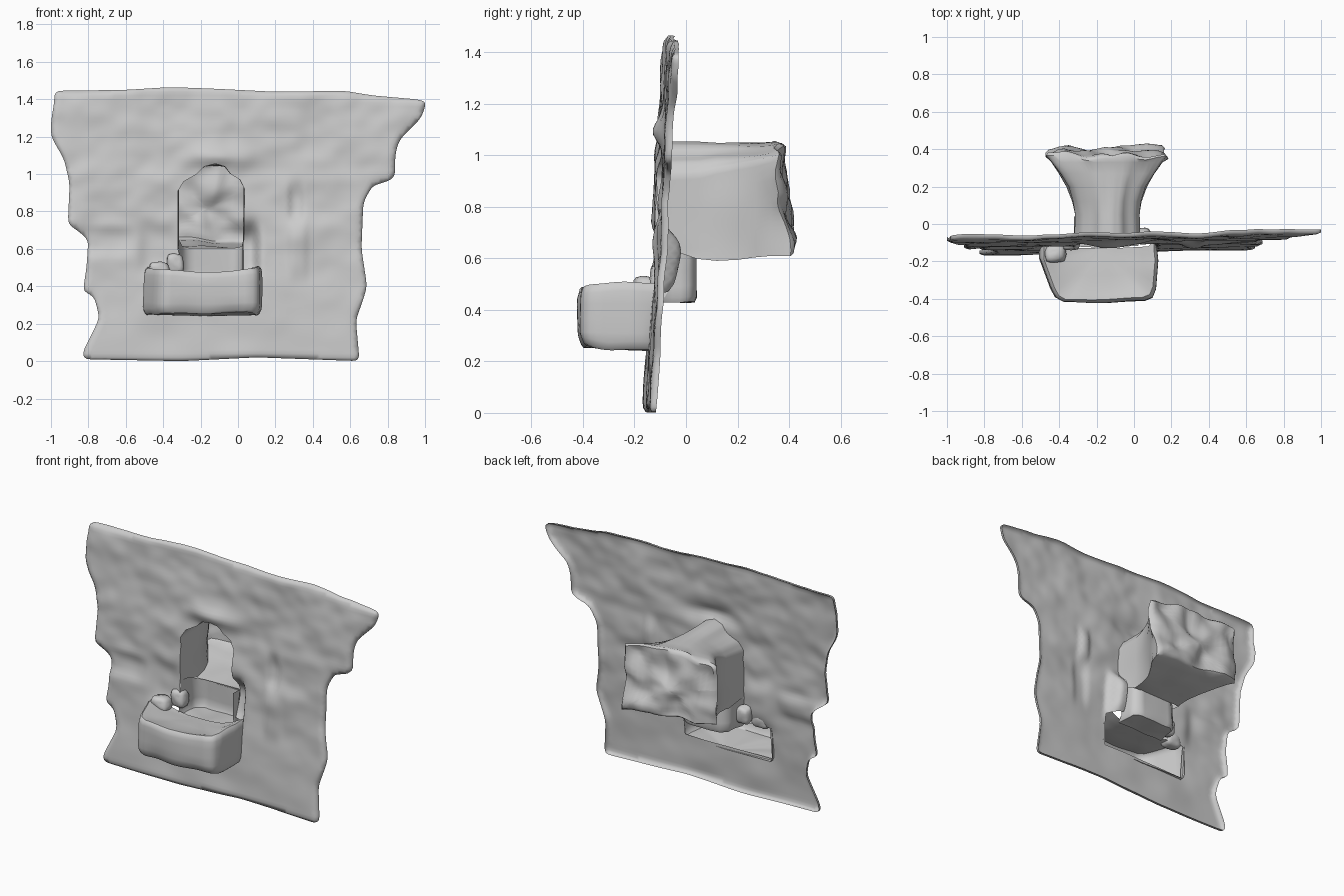
import bpy, bmesh, math
from math import exp
from mathutils import Vector, noise
from mathutils.geometry import delaunay_2d_cdt

if "Cube" in bpy.data.objects:
    bpy.data.objects.remove(bpy.data.objects["Cube"])


def n(x, y, z, f=5.0):
    return noise.noise(Vector((x * f, y * f, z * f)))


def bump(x, z, cx, cz, rx, rz, p=2):
    return exp(-abs((x - cx) / rx) ** p - abs((z - cz) / rz) ** p)


def wall_y(x, z):
    """Depth of the weathered wall sheet at a front-view position."""
    y = -0.154 + 0.058 * z + 0.022 * x
    y += 0.010 * n(x, 0.3, z * 1.5, 2.6) + 0.014 * n(x, 1.7, z * 1.5, 5) * min(1, 0.4 + z * .6)
    y += 0.006 * n(x, 2.9, z * 1.3, 10) * min(1, z)
    y -= 0.035 * bump(x, z, -0.14, 1.09, 0.16, 0.05)        # brow over the arch
    y += 0.09 * bump(x, z, 0.05, 0.58, 0.055, 0.14, 4)      # hollow beside the seat
    y += 0.03 * bump(x, z, -0.42, 0.6, 0.1, 0.13, 4)
    y -= 0.015 * bump(x, z, 0.32, 0.59, 0.05, 0.14, 4)      # worn upright stones
    y += 0.02 * bump(x, z, 0.31, 0.85, 0.035, 0.1, 4)
    y += 0.02 * bump(x, z, -0.72, 0.64, 0.15, 0.07, 4)
    return y


def resample(pts, step, closed=True):
    out = []
    count = len(pts) if closed else len(pts) - 1
    for i in range(count):
        a, b = Vector(pts[i]), Vector(pts[(i + 1) % len(pts)])
        k = max(1, round((b - a).length / step))
        out += [a.lerp(b, j / k) for j in range(k)]
    return out if closed else out + [Vector(pts[-1])]


def inside(p, poly):
    hit = False
    for i, a in enumerate(poly):
        b = poly[i - 1]
        if (a[1] > p[1]) != (b[1] > p[1]):
            if p[0] < (b[0] - a[0]) * (p[1] - a[1]) / (b[1] - a[1]) + a[0]:
                hit = not hit
    return hit


def make_object(name, bm, angle=50):
    me = bpy.data.meshes.new(name)
    bm.to_mesh(me)
    bm.free()
    ob = bpy.data.objects.new(name, me)
    bpy.context.collection.objects.link(ob)
    bpy.context.view_layer.objects.active = ob
    ob.select_set(True)
    bpy.ops.object.shade_smooth_by_angle(angle=math.radians(angle))
    ob.select_set(False)


def loft(name, rings, closed):
    bm = bmesh.new()
    rows = [[bm.verts.new(p) for p in r] for r in rings]
    m = len(rows[0])
    for a, b in zip(rows, rows[1:]):
        for i in range(m if closed else m - 1):
            j = (i + 1) % m
            bm.faces.new((a[i], a[j], b[j], b[i]))
    bmesh.ops.remove_doubles(bm, verts=bm.verts, dist=0.0005)
    make_object(name, bm)


# Wall outline and the opening for window and seat (front view x, z)
outline = [(-.83, .01), (-.3, .0), (.1, .02), (.65, .0), (.63, .22), (.67, .33),
           (.69, .4), (.66, .6), (.67, .85), (.72, .94), (.8, .96), (.84, .98), (.84, 1.1),
           (.86, 1.18), (.98, 1.3), (1.01, 1.39), (.95, 1.4), (.72, 1.42), (.57, 1.445),
           (.2, 1.44), (-.1, 1.455), (-.36, 1.465), (-.6, 1.45), (-.985, 1.445), (-.98, 1.4),
           (-1, 1.28), (-1, 1.2), (-.93, 1.08), (-.9, .95), (-.91, .73), (-.86, .7), (-.8, .65),
           (-.81, .5), (-.83, .37), (-.77, .35), (-.74, .23), (-.83, .05)]
arch = [(.03, .6), (.035, .92), (.01, .97), (-.04, 1.0), (-.07, 1.04), (-.12, 1.055),
        (-.18, 1.04), (-.22, 1.0), (-.29, .96), (-.32, .91), (-.32, .6)]
opening = [(-.49, .26), (.105, .26), (.115, .46), (.025, .48)] + arch + [(-.31, .48), (-.49, .46)]

# Wall sheet with a rounded, turned-back rim
out_pts, hole_pts = resample(outline, 0.02), resample(opening, 0.025)
for _ in range(3):
    out_pts = [(out_pts[i - 1] + out_pts[i] * 2 + out_pts[(i + 1) % len(out_pts)]) / 4
               for i in range(len(out_pts))]
no, nh = len(out_pts), len(hole_pts)
pts = out_pts + hole_pts
border = list(pts)
edges = [(i, (i + 1) % no) for i in range(no)]
edges += [(no + i, no + (i + 1) % nh) for i in range(nh)]
for i in range(102):
    for j in range(75):
        p = Vector((-1.01 + i * 0.02 + (j % 2) * 0.01, j * 0.02))
        if inside(p, out_pts) and not inside(p, hole_pts):
            if min((p - q).length_squared for q in border) > 0.013 ** 2:
                pts.append(p)
vs, _, fs = delaunay_2d_cdt(pts, edges, [], 0, 1e-5)[:3]
bm = bmesh.new()
bv = []
for v in vs:
    d = min((v - q).length for q in out_pts)
    bv.append(bm.verts.new((v.x, wall_y(v.x, v.y) + 0.01 * max(0, 1 - d / 0.03) ** 2, v.y)))
for f in fs:
    c = sum((vs[i] for i in f), Vector((0, 0))) / len(f)
    if inside(c, out_pts) and not inside(c, hole_pts):
        bm.faces.new([bv[i] for i in f])
bmesh.ops.delete(bm, geom=[v for v in bm.verts if not v.link_faces], context='VERTS')
rim = [e for e in bm.edges if e.is_boundary
       and not all(-.54 < v.co.x < .16 and .2 < v.co.z < 1.1 for v in e.verts)]
for v in bmesh.ops.extrude_edge_only(bm, edges=rim)['geom']:
    if isinstance(v, bmesh.types.BMVert):
        v.co.y += 0.016
bmesh.ops.recalc_face_normals(bm, faces=bm.faces)
if sum(f.normal.y for f in bm.faces) > 0:
    bmesh.ops.reverse_faces(bm, faces=bm.faces)
make_object("ruined_wall", bm, 100)

# Window tunnel: arch flaring to a broad rear, closed by a rough back
prof = resample(arch, 0.02)
cx, cz = -0.145, 0.82


def tunnel_ring(y, half, lift, square, shrink=1.0):
    ring = []
    for p in prof:
        u, v = (p.x - cx) / 0.177, (p.y - cz)
        # push the arch shoulders out towards a rounded rectangle
        if v > 0.02:
            v += square * (0.215 - v) * min(1, v / 0.1)
        x = cx - 0.08 * (half - 0.177) + u * half * shrink
        z = cz + (v + (lift if v < 0 else lift * 0.3)) * shrink
        z -= square * 0.03 * u * shrink
        yy = y
        if y is None:
            yy = wall_y(p.x, p.y) if p.y > 0.605 else 0.035
        elif shrink < 1 or y > 0.35:
            yy += 0.045 * n(x, 0, z, 7) + 0.010 * n(x, 3, z, 14) - 0.10 * (z - 0.82)
        if y and y > .1:
            x += 0.02 * n(x, y, z)
            z += 0.018 * n(x, y + 4, z, 6)
        ring.append((x, yy, z))
    return ring


rings = [tunnel_ring(*a) for a in ((None, .177, 0, 0), (.05, .172, 0, .1), (.12, .177, .005, .3),
                                   (.2, .205, .012, .5), (.27, .25, .025, .65), (.33, .295, .035, .75),
                                   (.375, .325, .04, .8))]
rings += [tunnel_ring(.39, .325, .04, .8, s)
          for s in (.95, .87, .78, .68, .58, .48, .38, .28, .18, .08, 0)]
loft("window_tunnel", rings, True)


def snapped(ring):
    """Carry both ends of an open ring onto the wall sheet."""
    for i in (0, -1):
        x, y, z = ring[i]
        ring[i] = (x, wall_y(x, z), z)
    return ring


# Recess under the window sill: back wall curving into a floor
u_path = resample([(-.318, -.12), (-.30, 0), (-.26, .035), (-.02, .04), (.02, .01), (.03, -.12)],
                  0.03, False)
rings = []
for z, s in ((.605, 1), (.55, .99), (.49, .99), (.45, 1), (.43, .95), (.43, .7), (.435, .3), (.44, 0)):
    ring = []
    for p in u_path:
        x, y = -.14 + (p.x + .14) * s, -.13 + (p.y + .13) * s
        # side walls rise to meet the tunnel, level with the sill at the back
        z2 = z + .035 * min(1, max(0, (.035 - y) / .1)) * (z > .6)
        ring.append((x, y + .012 * n(x, y, z) * s, z2 + .012 * n(x, y, z, 9) * (z < .6)))
    rings.append(snapped(ring) if s > .98 else ring)
loft("seat_recess", rings, False)

# Stone bench: hollow block, open towards the wall, with a dished top
b_path = resample([(-.505, -.12), (-.505, -.19), (-.445, -.35), (-.42, -.395), (-.38, -.418),
                   (.06, -.41), (.10, -.395), (.118, -.35), (.13, -.2), (.122, -.12)], 0.025, False)
rings = []
for z, s in ((.245, .9), (.243, .93), (.252, .96), (.275, .99), (.31, 1),
             (.36, 1), (.41, 1), (.45, .995), (.472, .975), (.483, .94), (.478, .85), (.465, .72),
             (.455, .5), (.445, .25), (.44, 0)):
    ring = []
    for p in b_path:
        x, y = -.18 + (p.x + .18) * s, -.13 + (p.y + .13) * s
        k = min(1, max(0, (z - .34) / .12)) * s
        z2 = z + k * .028 * min(1, ((x + .19) / .28) ** 2) - k * .010
        if z < .3:
            z2 += .02 * max(0, (-.3 - y) / .12)
        x += .1 * (z - .38) * s * (.4 if x < 0 else .1)
        ring.append((x, y + .018 * n(x, .5, z, 5) * s, z2 + .012 * n(x, y, z, 6)))
    rings.append(snapped(ring) if s > .86 else ring)
# underside closes towards the wall
under = [[(-.18 + (x + .18) * s, -.14 + (y + .14) * s, .24 + (z - .24) * s) for x, y, z in rings[0]]
         for s in (0, .4, .8)]
loft("stone_bench", under + rings, False)


# Loose stones at the left end of the seat
def stone(name, centre, size):
    bm = bmesh.new()
    bmesh.ops.create_icosphere(bm, subdivisions=3, radius=1)
    for v in bm.verts:
        d = v.co.copy()
        k = 1 / max(abs(d.x), abs(d.y), abs(d.z)) ** 0.5
        k *= 1 + .15 * n(d.x + centre[0], d.y, d.z, 1.2)
        v.co = Vector([centre[i] + d[i] * k * size[i] for i in range(3)])
    make_object(name, bm)


stone("left_seat_stone", (-.42, -.16, .485), (.055, .045, .045))
stone("left_rear_stone", (-.335, -.10, .52), (.045, .04, .055))
